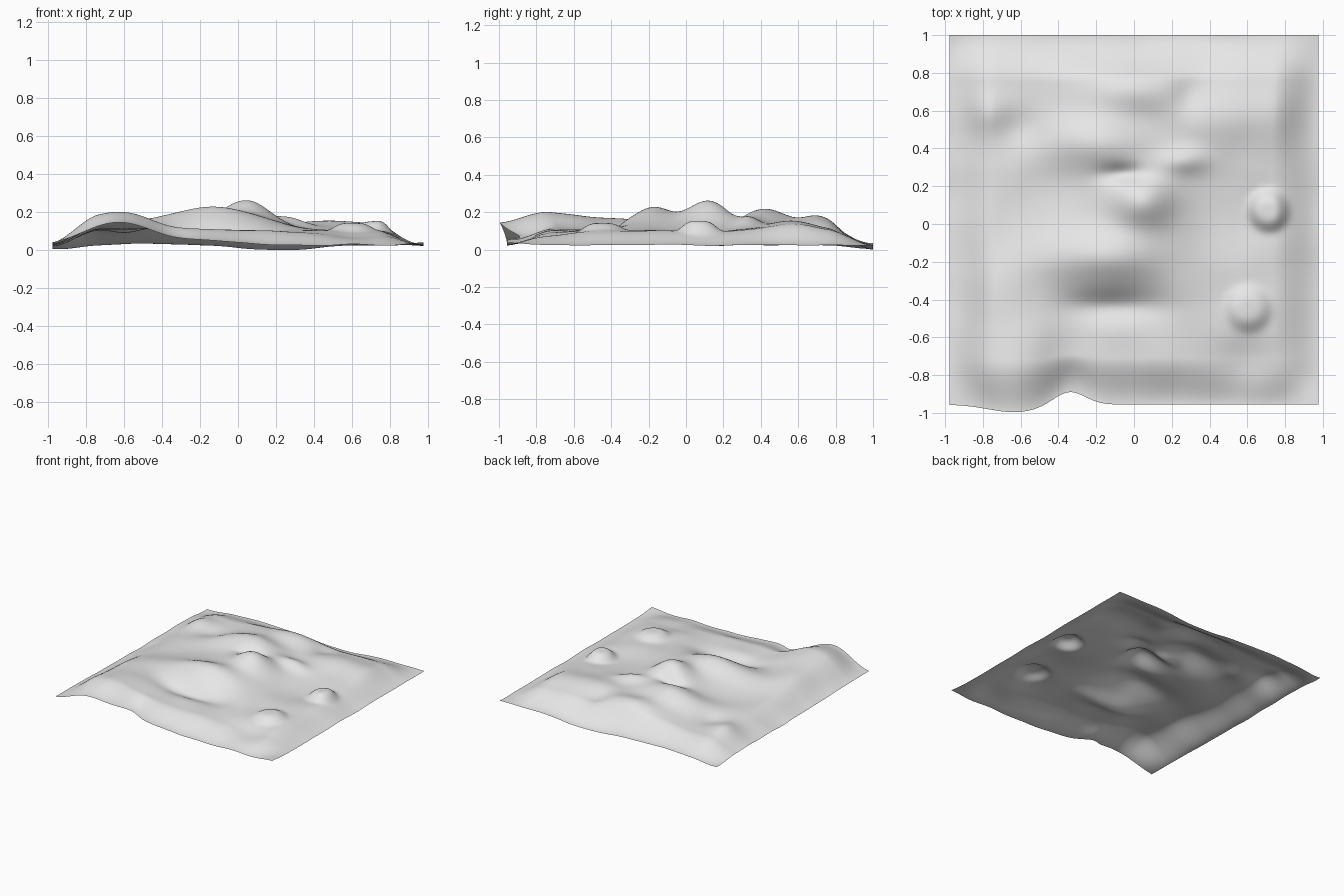
import bpy
import bmesh
from math import exp
from mathutils import Vector, noise

if "Cube" in bpy.data.objects:
    bpy.data.objects.remove(bpy.data.objects["Cube"], do_unlink=True)

SEGMENTS = 150

# Hills and hollows: centre x, centre y, radius x, radius y, height
LANDFORMS = [
    (0, .15, .55, .5, .05),         # broad central rise
    (.04, .1, .17, .14, .11),       # summit
    (.27, .32, .13, .07, .04),      # summit shoulder
    (-.2, .42, .25, .15, .085),     # upper plateau
    (-.06, .25, .12, .05, -.04),    # gully under plateau
    (-.03, .7, .28, .13, .065),     # back hill
    (-.15, -.2, .32, .16, .1),      # ridge above bowl
    (-.12, -.47, .24, .08, -.05),   # trench around mound
    (-.72, -.35, .2, .2, .025),     # ridge running to front hill
    (.58, .55, .3, .17, .045),      # back right plateau
    (.3, .68, .09, .1, -.025),      # plateau dent
    (.52, .05, .24, .24, -.03),     # right basin
    (.65, -.78, .28, .14, -.03),    # front right flat
    (-.82, .58, .13, .11, .03),     # back left mound
    (-.6, .5, .12, .1, -.02),       # back left hollow
    (-.5, .12, .18, .15, -.015),    # left basin
]
# Forms that run off the border
BORDER_FORMS = [
    (-.65, -1, .25, .6, .12),       # front left hill
    (-.2, -1, .3, .2, .025),        # its tail
    (-.5, 1, .25, .15, .01),        # back border rise
    (.2, 1, .25, .15, -.025),       # back border dips
    (-.95, 1, .15, .15, -.02),
    (1, -1, .12, .15, .015),        # front right corner
]
KNOLLS = [(.73, .05, .1, .06), (.62, -.48, .11, .04)]


def bells(x, y, forms):
    return sum(h * exp(-((x - cx) / rx) ** 2 - ((y - cy) / ry) ** 2)
               for cx, cy, rx, ry, h in forms)


def smooth(t):
    t = max(0, min(1, t))
    return t * t * (3 - 2 * t)


def height(x, y):
    """Ground height: borders fade low, landforms rise inside."""
    inside = smooth((1 - abs(x)) / .25) * smooth((1 - abs(y)) / .25)
    z = .075 + bells(x, y, LANDFORMS)
    for cx, cy, r, h in KNOLLS:
        # flat-topped round knoll
        d = ((x - cx) ** 2 + (y - cy) ** 2) / r ** 2
        z += h * exp(-d * d)
    z = z * inside + bells(x, y, BORDER_FORMS)
    # gentle unevenness
    return z + .045 + .01 * noise.noise(Vector((x * 4, y * 4, 0)))


def lay_out(x, y):
    """Sheet outline with the wavy front border."""
    wave = .07 * exp(-((x + .35) / .12) ** 2) - .04 * exp(-((x + .65) / .2) ** 2)
    front = smooth((-y - .6) / .4)
    return x * .977, y * .978 + .022 + front * wave


def make_material(name, colour):
    mat = bpy.data.materials.new(name)
    mat.use_nodes = True
    mat.diffuse_color = colour
    mat.node_tree.nodes["Principled BSDF"].inputs["Base Color"].default_value = colour
    return mat


# Terrain sheet
bm = bmesh.new()
bmesh.ops.create_grid(bm, x_segments=SEGMENTS, y_segments=SEGMENTS, size=1)
for v in bm.verts:
    x, y = v.co.x, v.co.y
    v.co.z = height(x, y)
    v.co.x, v.co.y = lay_out(x, y)
lowest = min(v.co.z for v in bm.verts)
for v in bm.verts:
    v.co.z -= lowest
for f in bm.faces:
    f.smooth = True
mesh = bpy.data.meshes.new("terrain")
bm.to_mesh(mesh)
bm.free()
mesh.materials.append(make_material("light grey", (.8, .8, .8, 1)))
terrain = bpy.data.objects.new("terrain", mesh)
bpy.context.collection.objects.link(terrain)
